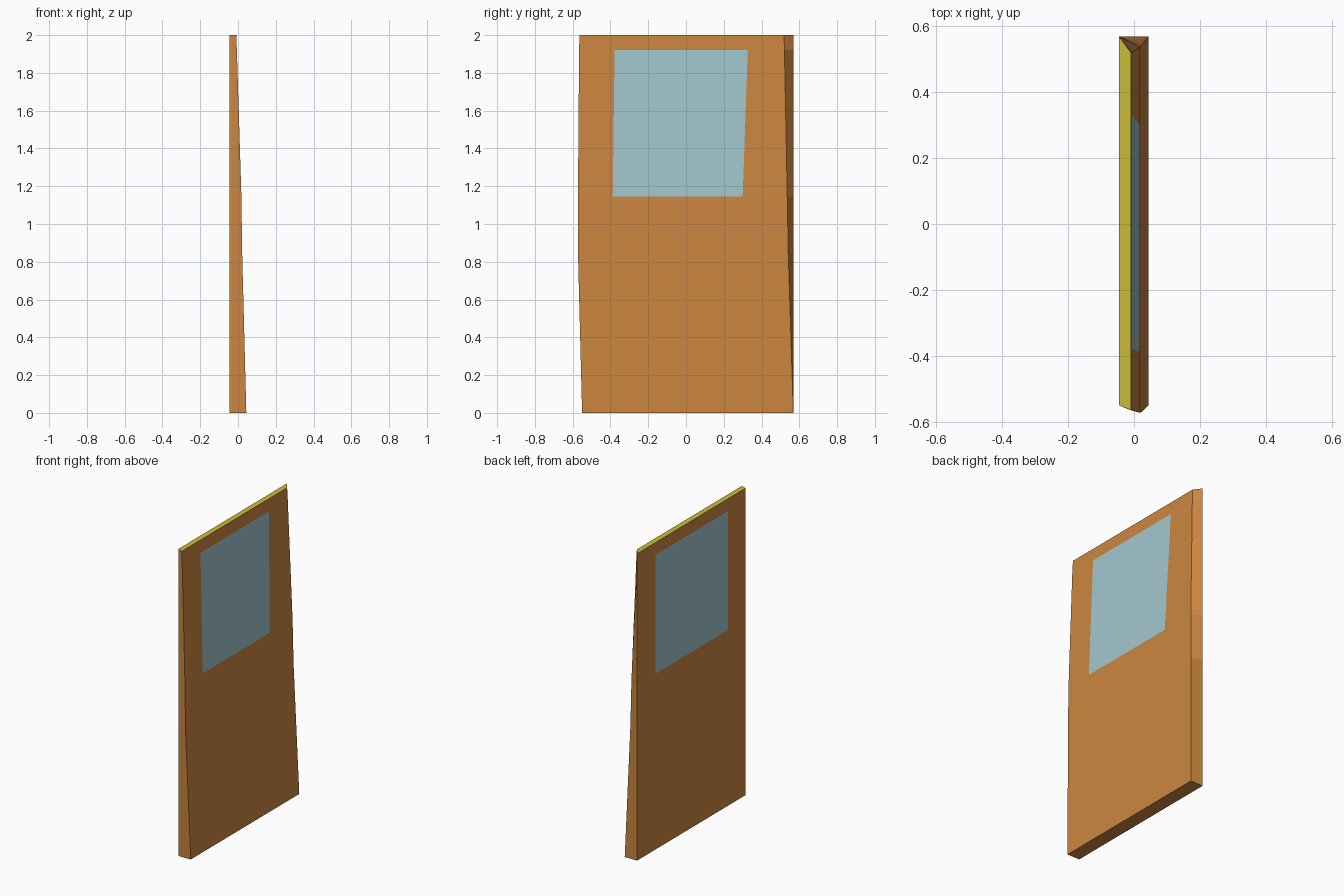
import bpy, bmesh

if "Cube" in bpy.data.objects:
    bpy.data.objects.remove(bpy.data.objects["Cube"])


def material(name, rgb):
    m = bpy.data.materials.new(name)
    m.diffuse_color = (*rgb, 1)
    m.use_nodes = True
    m.node_tree.nodes["Principled BSDF"].inputs["Base Color"].default_value = m.diffuse_color
    return m


ORANGE = material("orange_paint", (0.60, 0.24, 0.05))
YELLOW = material("yellow_edge", (0.60, 0.50, 0.04))
GLASS = material("pale_glass", (0.36, 0.57, 0.62))

# Levels from bottom to top: z, outer x, and outer y of
# (front edge, window front, window rear, rear edge)
INNER_X = -0.045
INNER_Y = (-0.55, -0.37, 0.38, 0.568)
LEVELS = [
    (0.00, 0.044, (-0.550, -0.390, 0.300, 0.568)),
    (0.85, 0.022, (-0.572, -0.390, 0.300, 0.541)),
    (1.145, 0.018, (-0.572, -0.388, 0.300, 0.536)),
    (1.92, -0.006, (-0.566, -0.378, 0.327, 0.521)),
    (2.00, -0.009, (-0.564, -0.378, 0.328, 0.519)),
]
WINDOW = (2, 1)  # row and column of the glazed cell

outer = [[(x, y, z) for y in ys] for z, x, ys in LEVELS]
inner = [[(INNER_X, y, z) for y in INNER_Y] for z, _, _ in LEVELS]


def cell(grid, r, c):
    return [grid[r][c], grid[r][c + 1], grid[r + 1][c + 1], grid[r + 1][c]]


def build(name, quads, mats):
    bm = bmesh.new()
    for pts, mat in quads:
        bm.faces.new([bm.verts.new(p) for p in pts]).material_index = mat
    bmesh.ops.remove_doubles(bm, verts=bm.verts, dist=1e-5)
    me = bpy.data.meshes.new(name)
    bm.to_mesh(me)
    bm.free()
    for m in mats:
        me.materials.append(m)
    ob = bpy.data.objects.new(name, me)
    bpy.context.collection.objects.link(ob)
    return ob


panel, glass = [], []
# Outer and inner skins, leaving the window cell for the glass
for r in range(4):
    for c in range(3):
        target = glass if (r, c) == WINDOW else panel
        target.append((cell(outer, r, c), 0))
        target.append((cell(inner, r, c)[::-1], 0))
    # Front and rear edges
    panel.append(([inner[r][0], outer[r][0], outer[r + 1][0], inner[r + 1][0]], 0))
    panel.append(([outer[r][3], inner[r][3], inner[r + 1][3], outer[r + 1][3]], 0))
# Bottom and yellow top edges
for c in range(3):
    panel.append(([inner[0][c], inner[0][c + 1], outer[0][c + 1], outer[0][c]], 0))
    panel.append(([outer[4][c], outer[4][c + 1], inner[4][c + 1], inner[4][c]], 1))

build("door_panel", panel, [ORANGE, YELLOW])
build("door_window", glass, [GLASS])
